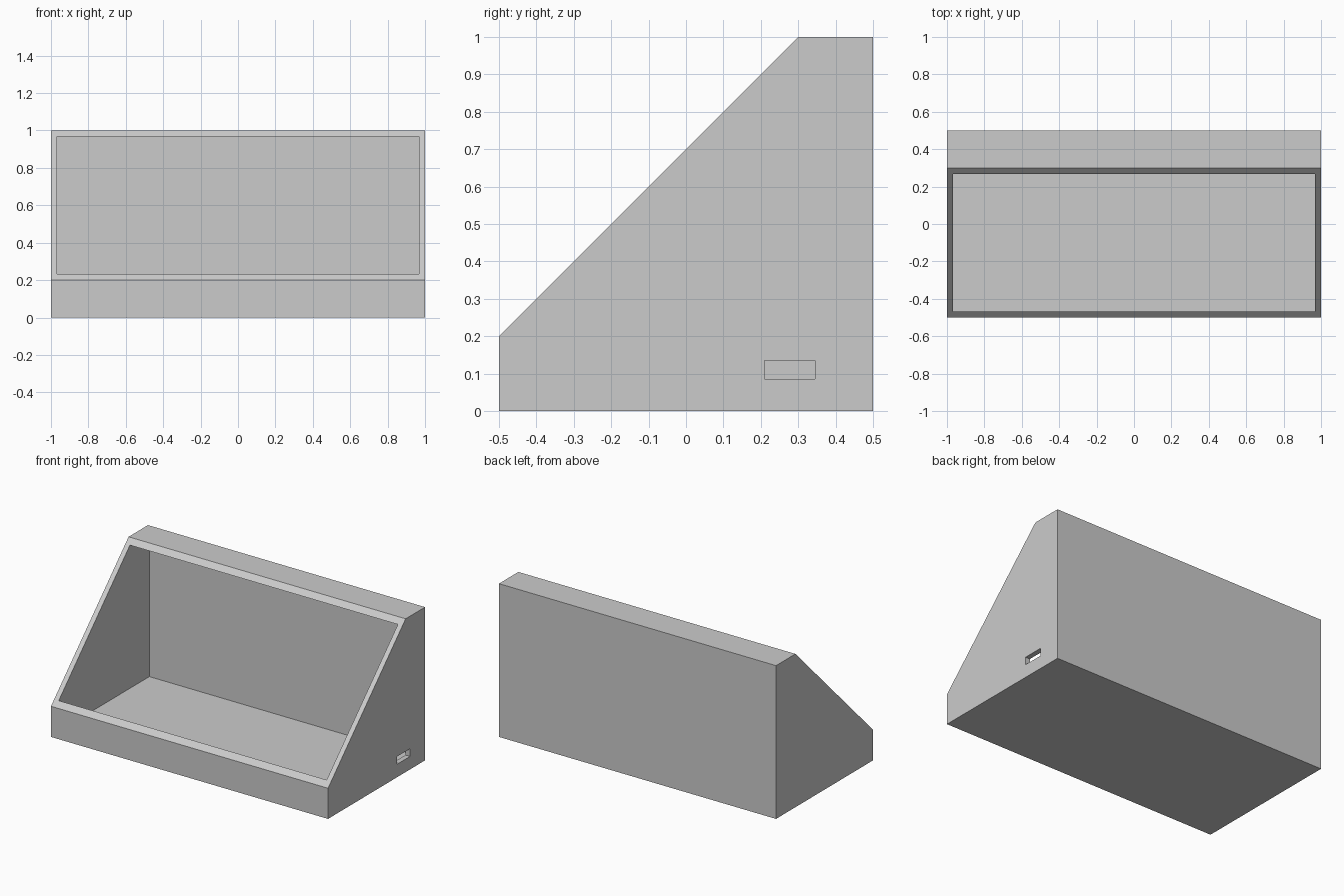
import bpy
import bmesh
from mathutils import Matrix, Vector

default = bpy.data.objects.get("Cube")
if default:
    bpy.data.objects.remove(default, do_unlink=True)

WALL = 0.033

grey = bpy.data.materials.new("plain_grey")
grey.use_nodes = True
colour = (0.6, 0.6, 0.6, 1)
grey.diffuse_color = colour
grey.node_tree.nodes["Principled BSDF"].inputs["Base Color"].default_value = colour


def add_object(name, bm):
    bmesh.ops.recalc_face_normals(bm, faces=bm.faces)
    mesh = bpy.data.meshes.new(name)
    bm.to_mesh(mesh)
    bm.free()
    mesh.materials.append(grey)
    obj = bpy.data.objects.new(name, mesh)
    bpy.context.collection.objects.link(obj)
    return obj


def box(name, low, high):
    low, high = Vector(low), Vector(high)
    bm = bmesh.new()
    place = Matrix.Translation((low + high) / 2) @ Matrix.Diagonal((*(high - low), 1))
    bmesh.ops.create_cube(bm, size=1, matrix=place)
    return add_object(name, bm)


def prism(name, profile, half_width):
    """Extrude a side profile of (y, z) points across the width."""
    bm = bmesh.new()
    face = bm.faces.new([bm.verts.new((-half_width, y, z)) for y, z in profile])
    side = bmesh.ops.extrude_face_region(bm, geom=[face])["geom"]
    moved = [v for v in side if isinstance(v, bmesh.types.BMVert)]
    bmesh.ops.translate(bm, verts=moved, vec=(2 * half_width, 0, 0))
    return add_object(name, bm)


def cut(target, cutter):
    cutter.hide_render = True
    mod = target.modifiers.new("cut", "BOOLEAN")
    mod.operation = "DIFFERENCE"
    mod.solver = "EXACT"
    mod.object = cutter
    bpy.context.view_layer.objects.active = target
    bpy.ops.object.modifier_apply(modifier=mod.name)
    bpy.data.objects.remove(cutter, do_unlink=True)


# Sloped enclosure body
body = prism("enclosure_body",
             [(-0.5, 0), (0.5, 0), (0.5, 1), (0.3, 1), (-0.5, 0.2)], 1)

# Hollow interior, open through the sloped front
inner = 1 - WALL
cut(body, box("cavity_cutter", (-inner, WALL - 0.5, WALL), (inner, 0.5 - WALL, inner)))

# Cable slot through the left wall
cut(body, box("slot_cutter", (0.9, 0.21, 0.085), (1.1, 0.345, 0.135)))
